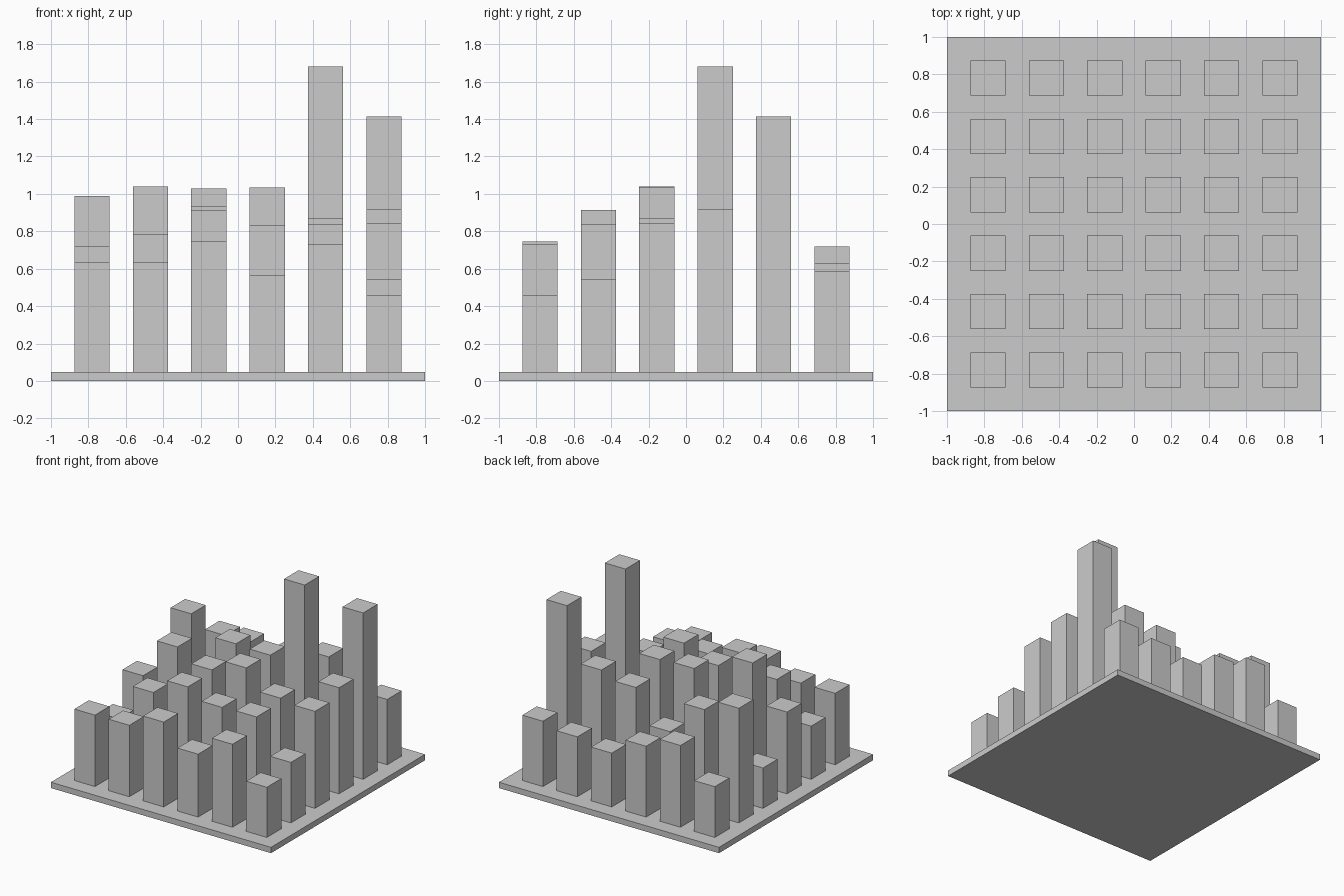
import bpy

if "Cube" in bpy.data.objects:
    bpy.data.objects.remove(bpy.data.objects["Cube"])


def box(name, centre, size):
    bpy.ops.mesh.primitive_cube_add(size=1, location=centre)
    ob = bpy.context.object
    ob.name = name
    ob.scale = size
    bpy.ops.object.transform_apply(location=False, rotation=False, scale=True)
    return ob


BASE = 0.048      # base plate thickness
STEP = 0.3125     # spacing between tower centres
WIDTH = 0.1875    # tower side

# Top height of every tower: rows front to back, columns left to right
TOPS = [
    [0.635, 0.635, 0.745, 0.565, 0.73, 0.46],
    [0.485, 0.785, 0.915, 0.83, 0.835, 0.545],
    [0.72, 1.04, 0.935, 1.035, 0.87, 0.845],
    [0.38, 0.60, 1.03, 1.02, 1.68, 0.92],
    [0.99, 0.895, 0.63, 0.91, 0.97, 1.415],
    [0.465, 0.72, 0.63, 0.49, 0.54, 0.585],
]

# Base plate
box("base_plate", (0, 0, BASE / 2), (2, 2, BASE))

# Grid of square towers standing on the plate
for j, row in enumerate(TOPS):
    for i, top in enumerate(row):
        box(f"tower_{j + 1}_{i + 1}",
            ((i - 2.5) * STEP, (j - 2.5) * STEP, (top + BASE) / 2),
            (WIDTH, WIDTH, top - BASE))
